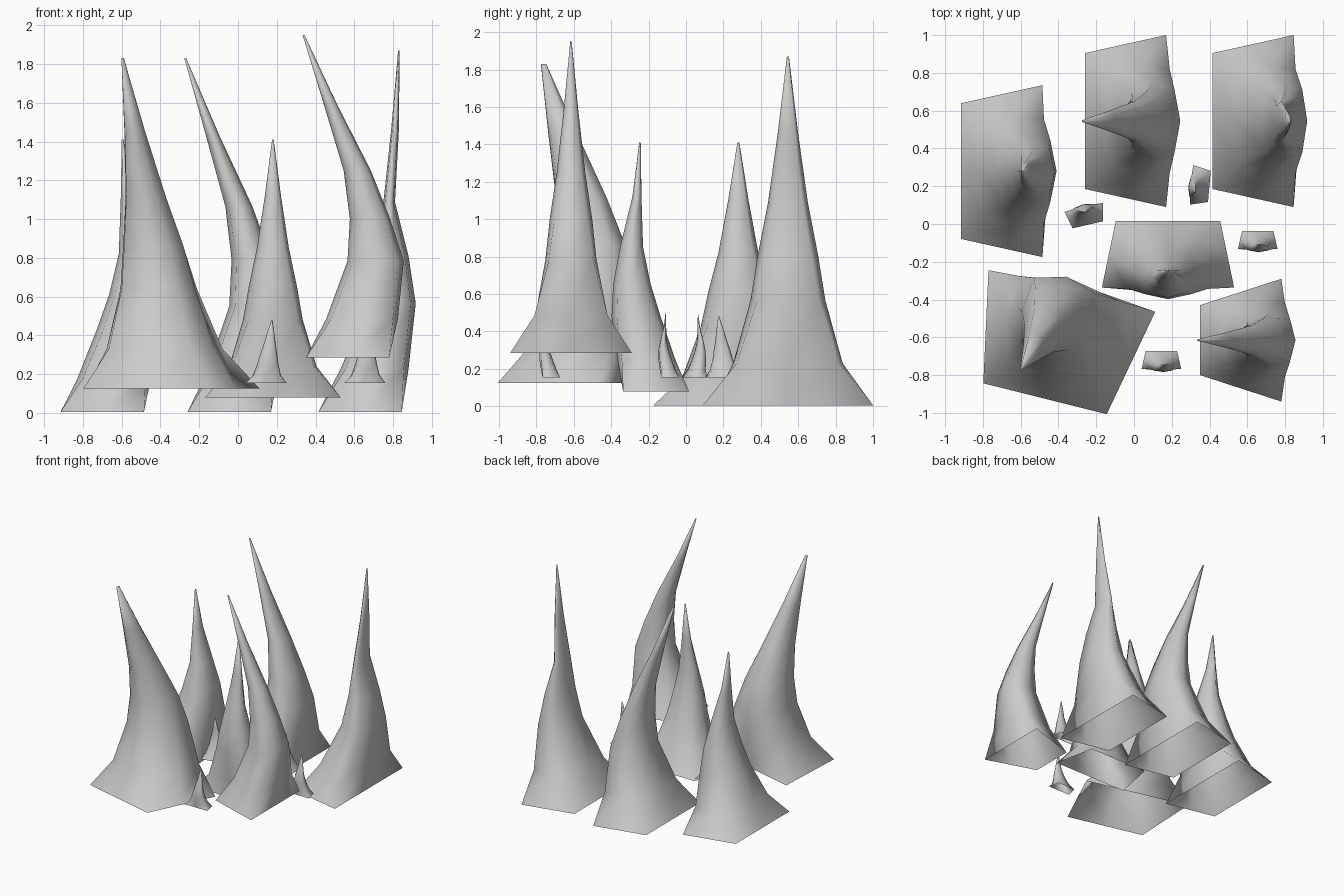
import bpy, bmesh, math

if "Cube" in bpy.data.objects:
    bpy.data.objects.remove(bpy.data.objects["Cube"])

# Shared heights (fraction of length), side-width factors and corner squareness
T = [0, .12, .30, .43, .58, .78, 1]
WIDTH = [1, .70, .46, .36, .235, .12, .012]
CORNER = [1, .86, .79, .76, .73, .71, .71]

# Inner and outer side of the curved body for each ring
CURVED = [(-.215, .215), (-.11, .26), (0, .29), (.012, .22), (-.02, .12), (-.12, -.05), (-.232, -.222)]
UPRIGHT = [(-.215, .215), (-.10, .25), (.04, .287), (.09, .25), (.12, .18), (.16, .20), (.196, .204)]
STOCKY = [(-.215, .215), (-.13, .25), (-.03, .29), (.035, .28), (.085, .235), (.095, .155), (.10, .11)]
BROAD = [(-.294, .294), (-.18, .34), (-.09, .36), (-.06, .31), (-.08, .20), (-.13, .03), (-.18, -.15)]


def spike(name, x, y, z0, z1, profile, half_w, angle=0, sx=1.0, narrow=.79, skew=0.0, fat=1.0):
    """Loft a horn-shaped open shell; its bulging, wider side faces `angle`."""
    bm = bmesh.new()
    ca, sa = math.cos(math.radians(angle)), math.sin(math.radians(angle))
    rings = []
    for t, w, c, (lo, hi) in zip(T, WIDTH, CORNER, profile):
        mid, rad = (lo + hi) / 2 * sx, (hi - lo) / 2 * sx
        w = w ** fat * half_w
        n = narrow + (1 - narrow) * min(1, t * 2)     # inner side is narrower at the base
        m = (1 + n) / 2
        pts = [(1, 0, 1), (c, c, 1), (0, 1, m), (-c, c, n),
               (-1, 0, 1), (-c, -c, n), (0, -1, m), (c, -c, 1)]
        ring = []
        for px, py, k in pts:
            lx, ly = mid + px * rad, py * w * k + skew * t
            ring.append(bm.verts.new((x + lx * ca - ly * sa,
                                      y + lx * sa + ly * ca,
                                      z0 + (z1 - z0) * t)))
        rings.append(ring)
    # Sides only: the underside is open
    for a, b in zip(rings, rings[1:]):
        for i in range(8):
            j = (i + 1) % 8
            bm.faces.new((a[i], a[j], b[j], b[i]))
    bm.faces.new(rings[-1])
    me = bpy.data.meshes.new(name)
    bm.to_mesh(me)
    bm.free()
    me.shade_smooth()
    ob = bpy.data.objects.new(name, me)
    bpy.context.collection.objects.link(ob)
    return ob


# Large spikes
spike("left_spike", -.70, .28, .005, 1.41, STOCKY, .455)
spike("back_middle_spike", -.045, .545, .005, 1.83, CURVED, .455)
spike("back_right_spike", .63, .545, .005, 1.87, UPRIGHT, .455)
spike("front_right_spike", .565, -.615, .285, 1.95, CURVED, .325, narrow=.57)
spike("middle_spike", .18, -.16, .08, 1.41, STOCKY, .35, angle=-90, sx=.82)
spike("front_left_spike", -.40, -.64, .125, 1.83, BROAD, .455, angle=76, narrow=.74, skew=.16)

# Small shards: x, y, facing angle, tip height, sideways lean
shards = [(.145, -.72, -90, .48, .03), (.655, -.085, -90, .50, .02),
          (-.255, .042, 103, .49, 0), (.352, .203, 175, .48, .03)]
for i, (x, y, ang, top, lean) in enumerate(shards):
    spike(f"small_shard_{i + 1}", x, y, .155, top, STOCKY, .105, angle=ang,
          sx=.22, skew=lean, fat=.8)
